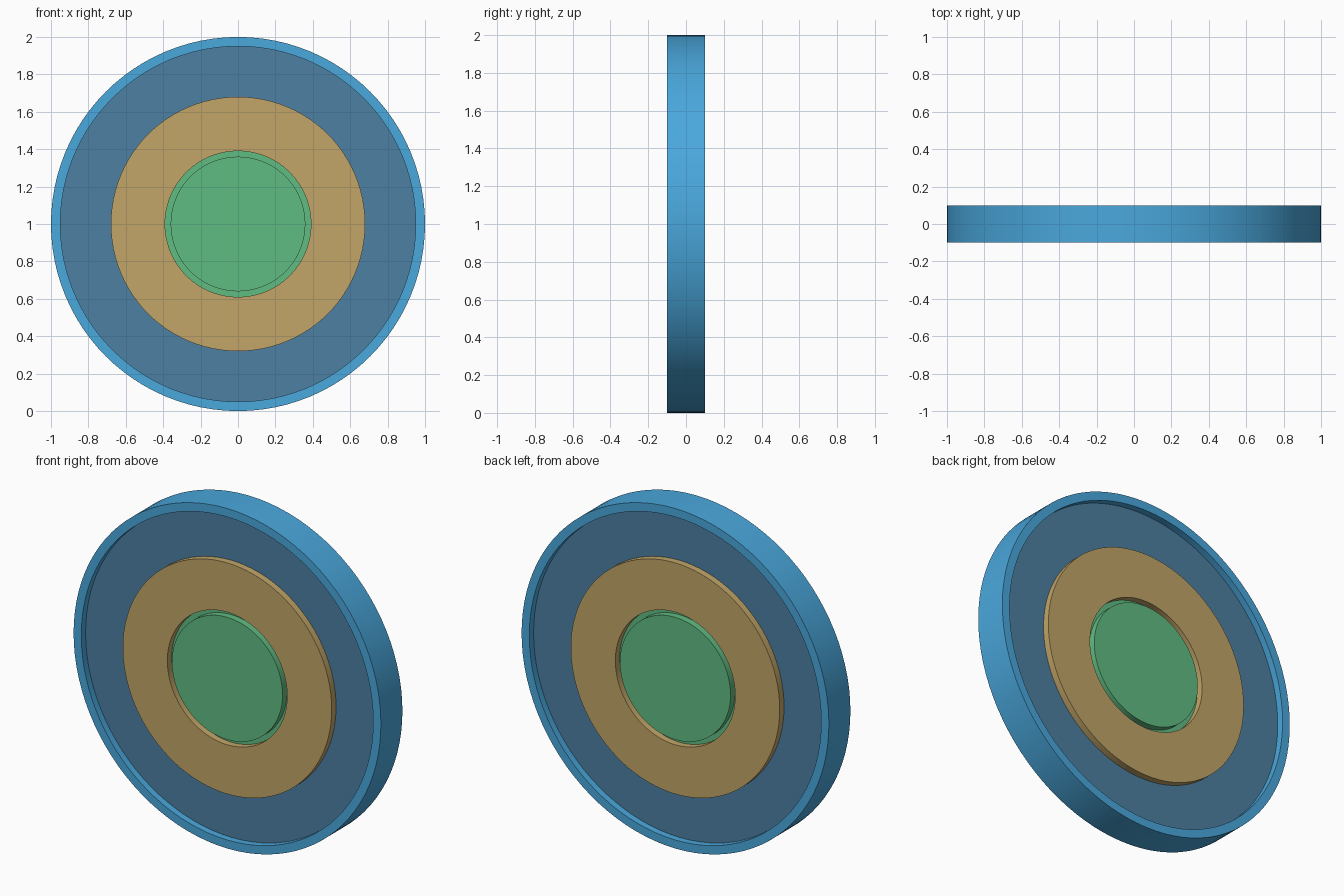
import bpy, bmesh, math

if "Cube" in bpy.data.objects:
    bpy.data.objects.remove(bpy.data.objects["Cube"])

SIDES = 96
CENTRE_Z = 1.0


def material(name, rgb):
    lin = [(c / 255 / 12.92) if c / 255 <= 0.04045 else ((c / 255 + 0.055) / 1.055) ** 2.4 for c in rgb]
    m = bpy.data.materials.new(name)
    m.diffuse_color = (*lin, 1.0)
    m.use_nodes = True
    m.node_tree.nodes["Principled BSDF"].inputs["Base Color"].default_value = m.diffuse_color
    return m


def lathe(name, profile, mat, closed):
    """Spin (radius, y) points about the y axis; open profiles get flat end caps."""
    bm = bmesh.new()
    rings = []
    for r, y in profile:
        rings.append([bm.verts.new((r * math.cos(2 * math.pi * i / SIDES), y,
                                    CENTRE_Z + r * math.sin(2 * math.pi * i / SIDES)))
                      for i in range(SIDES)])
    pairs = list(zip(rings, rings[1:]))
    if closed:
        pairs.append((rings[-1], rings[0]))
    else:
        bm.faces.new(rings[0])
        bm.faces.new(rings[-1])
    for a, b in pairs:
        for i in range(SIDES):
            j = (i + 1) % SIDES
            bm.faces.new((a[i], a[j], b[j], b[i]))
    bmesh.ops.recalc_face_normals(bm, faces=bm.faces)
    me = bpy.data.meshes.new(name)
    bm.to_mesh(me)
    bm.free()
    me.materials.append(mat)
    ob = bpy.data.objects.new(name, me)
    bpy.context.collection.objects.link(ob)
    bpy.context.view_layer.objects.active = ob
    ob.select_set(True)
    bpy.ops.object.shade_smooth_by_angle(angle=math.radians(30))
    ob.select_set(False)


def ring(name, inner, outer, half, mat):
    lathe(name, [(inner, -half), (outer, -half), (outer, half), (inner, half)], mat, True)


blue = material("bright_blue", (74, 168, 221))
slate = material("slate_blue", (76, 128, 162))
tan = material("tan", (194, 165, 104))
green = material("green", (96, 188, 130))

FACE, RECESS = 0.1, 0.06

# Outer rim, recessed plate and raised ring, the same on both sides
ring("outer_rim", 0.95, 1.0, FACE, blue)
ring("recessed_plate", 0.67, 0.955, RECESS, slate)
ring("raised_ring", 0.39, 0.68, FACE, tan)

# Central boss with a shallow groove around it
lathe("centre_boss", [(0.36, -FACE), (0.36, -RECESS), (0.392, -RECESS),
                      (0.392, RECESS), (0.36, RECESS), (0.36, FACE)], green, False)
